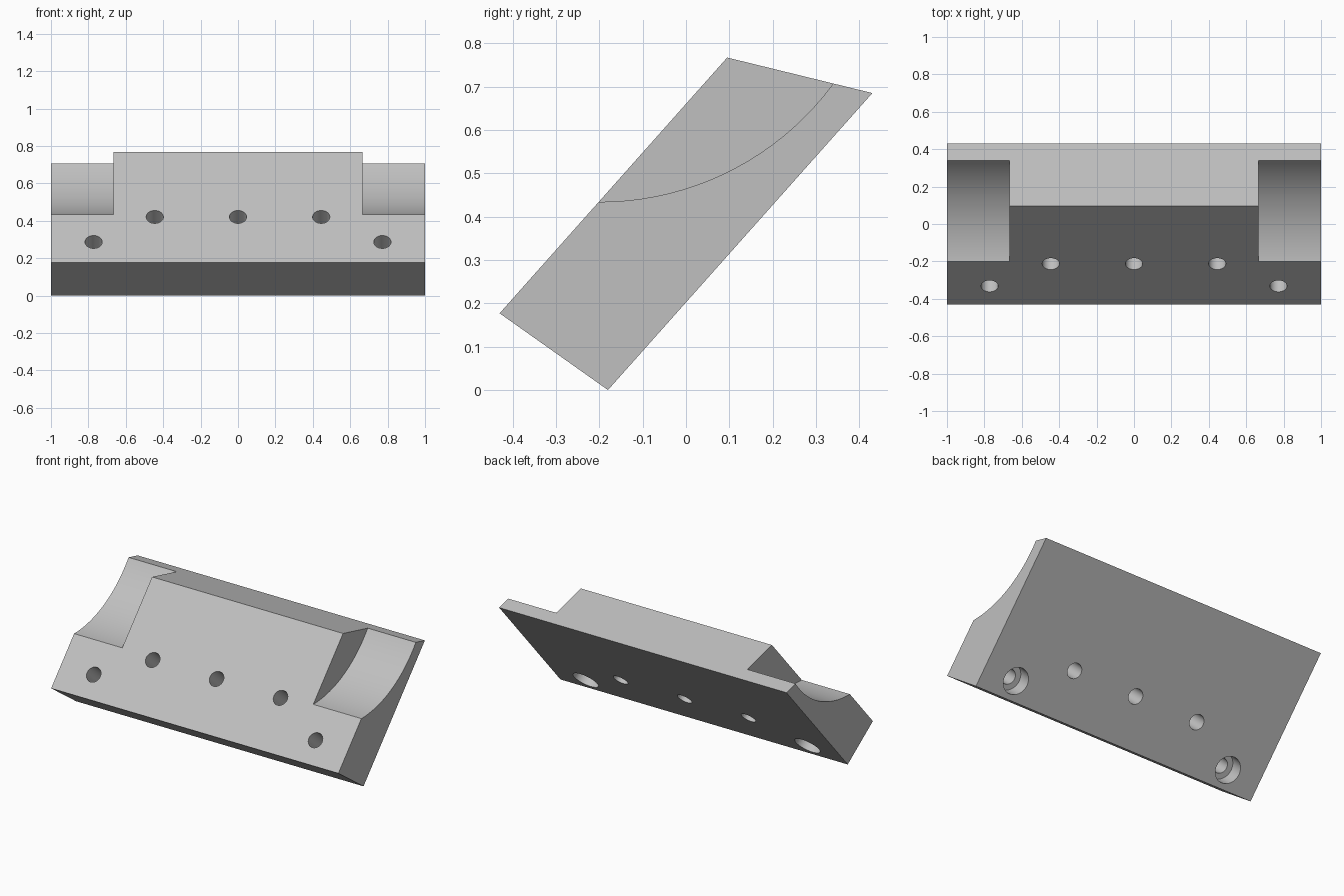
import bpy, bmesh, math
from mathutils import Vector

cube = bpy.data.objects.get("Cube")
if cube:
    bpy.data.objects.remove(cube, do_unlink=True)

grey = bpy.data.materials.new("light_grey")
grey.use_nodes = True
colour = (0.53, 0.53, 0.53, 1)
grey.diffuse_color = colour
grey.node_tree.nodes["Principled BSDF"].inputs["Base Color"].default_value = colour

# Slanted block: side profile extruded across the width
profile = [(-0.43, 0.177), (-0.18, 0), (0.43, 0.685), (0.095, 0.767)]
bm = bmesh.new()
end = bm.faces.new([bm.verts.new((-1, y, z)) for y, z in profile])
side = bmesh.ops.extrude_face_region(bm, geom=[end])["geom"]
bmesh.ops.translate(bm, vec=(2, 0, 0), verts=[v for v in side if isinstance(v, bmesh.types.BMVert)])
bmesh.ops.recalc_face_normals(bm, faces=bm.faces)
mesh = bpy.data.meshes.new("slanted_block")
bm.to_mesh(mesh)
bm.free()
block = bpy.data.objects.new("slanted_block", mesh)
bpy.context.collection.objects.link(block)
mesh.materials.append(grey)


def cut(start, stop, radius, sides):
    """Remove a cylinder running from start to stop."""
    start, stop = Vector(start), Vector(stop)
    bpy.ops.mesh.primitive_cylinder_add(vertices=sides, radius=radius,
                                        depth=(stop - start).length, location=(start + stop) / 2)
    cutter = bpy.context.object
    cutter.hide_render = True
    cutter.data.materials.append(grey)
    cutter.rotation_mode = 'QUATERNION'
    cutter.rotation_quaternion = (stop - start).to_track_quat('Z', 'Y')
    mod = block.modifiers.new("cut", 'BOOLEAN')
    mod.operation, mod.solver, mod.object = 'DIFFERENCE', 'EXACT', cutter
    bpy.context.view_layer.objects.active = block
    bpy.ops.object.modifier_apply(modifier=mod.name)
    bpy.data.objects.remove(cutter, do_unlink=True)


# Curved notches at both upper corners
for s in (-1, 1):
    cut((s * 0.665, -0.2, 1.104), (s * 1.2, -0.2, 1.104), 0.67, 128)

# Screw holes square to the sloping face
inward = Vector((0, 0.747, -0.665))
thickness = 0.305
for x, y, z in [(-0.445, -0.213, 0.421), (0, -0.213, 0.421), (0.445, -0.213, 0.421),
                (-0.772, -0.332, 0.287), (0.772, -0.332, 0.287)]:
    mouth = Vector((x, y, z))
    cut(mouth - inward * 0.1, mouth + inward * 0.5, 0.046, 40)
    # Counterbores behind the outer holes
    if abs(x) > 0.6:
        cut(mouth + inward * (thickness - 0.09), mouth + inward * 0.5, 0.08, 48)

# Smooth the curved walls, keep edges crisp
bpy.ops.object.select_all(action='DESELECT')
block.select_set(True)
bpy.context.view_layer.objects.active = block
bpy.ops.object.shade_smooth_by_angle(angle=math.radians(30))
